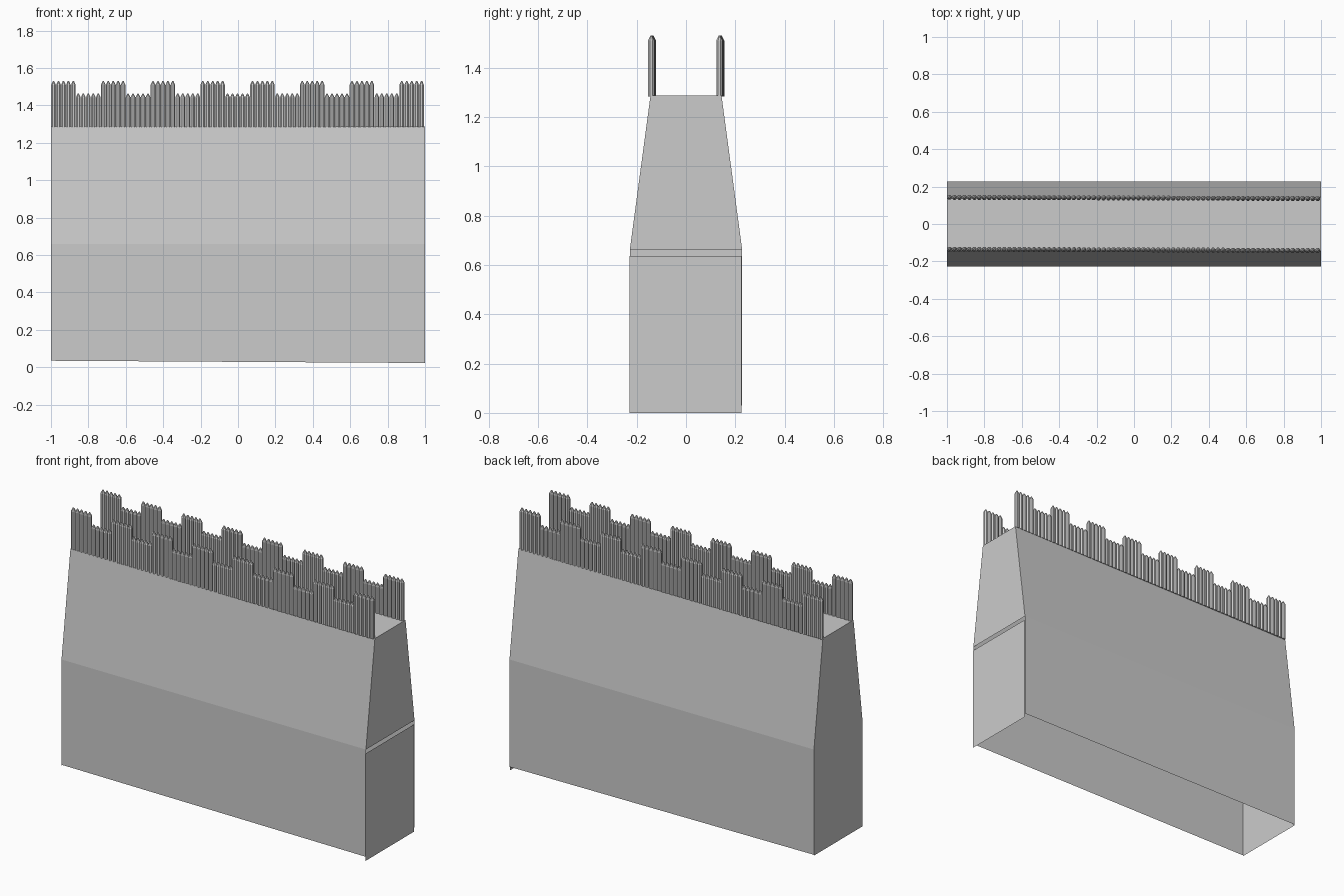
import bpy, bmesh, math
from mathutils import Vector, Matrix

if "Cube" in bpy.data.objects:
    bpy.data.objects.remove(bpy.data.objects["Cube"])


def finish(bm, name):
    mesh = bpy.data.meshes.new(name)
    bm.to_mesh(mesh)
    bm.free()
    obj = bpy.data.objects.new(name, mesh)
    bpy.context.collection.objects.link(obj)
    return obj


def panel(name, points):
    bm = bmesh.new()
    bm.faces.new([bm.verts.new(p) for p in points])
    return finish(bm, name)


BASE, BEND, TOP = 0.03, 0.66, 1.287
W_LOW, W_TOP = 0.228, 0.144

# Long wall shell: cross-section swept along x, open underneath
profile = [(-W_LOW, BASE), (-W_LOW, BEND), (-W_TOP, TOP),
           (W_TOP, TOP), (W_LOW, BEND), (W_LOW, BASE)]
bm = bmesh.new()
left = [bm.verts.new((-1, y, z + (0.005 if z == BASE else 0))) for y, z in profile]
right = [bm.verts.new((1, y, z - (0.007 if z == BASE else 0))) for y, z in profile]
for i in range(len(profile) - 1):
    bm.faces.new((left[i], right[i], right[i + 1], left[i + 1]))
finish(bm, "wall_shell")

# Left end: one closed panel
panel("left_end", [(-1, y, z) for y, z in reversed(profile)])

# Right end: two panels with a narrow slot between them
panel("right_end_upper", [(1, y, z) for y, z in
                          [profile[1], profile[4], profile[3], profile[2]]])
panel("right_end_lower", [(1, -0.23, 0), (1, 0.225, 0),
                          (1, 0.225, 0.637), (1, -0.23, 0.637)])


# Palisades: groups of five pointed stakes, alternately tall and short
GROUPS, PER_GROUP, PITCH, RADIUS, SIDES = 15, 5, 0.0266, 0.0138, 8


def stake(bm, x, y, top):
    tip = 0.02
    turn = Matrix.Rotation(math.pi / SIDES, 4, 'Z')
    height = top - tip - TOP + 0.003
    shaft = Matrix.Translation((x, y, TOP - 0.003 + height / 2)) @ turn
    bmesh.ops.create_cone(bm, cap_ends=True, segments=SIDES, radius1=RADIUS,
                          radius2=RADIUS, depth=height, matrix=shaft)
    caps = [f for f in bm.faces if len(f.verts) == SIDES
            and abs(f.calc_center_median().z - (top - tip)) < 1e-4]
    # draw the upper cap out into a blunt point
    cap = min(caps, key=lambda f: abs(f.calc_center_median().x - x))
    new = bmesh.ops.extrude_face_region(bm, geom=[cap])
    bmesh.ops.delete(bm, geom=[cap], context='FACES_ONLY')
    centre = Vector((x, y, top))
    for v in [g for g in new["geom"] if isinstance(g, bmesh.types.BMVert)]:
        offset = v.co - centre
        v.co = centre + Vector((offset.x * 0.25, offset.y * 0.25, 0))


def palisade(name, y):
    bm = bmesh.new()
    for i in range(GROUPS * PER_GROUP):
        tall = (i // PER_GROUP) % 2 == 0
        x = -1 + PITCH * (i + 0.5)
        stake(bm, x, y - 0.0035 * x, 1.53 if tall else 1.463)
    finish(bm, name)


palisade("front_palisade", -0.138)
palisade("back_palisade", 0.139)
